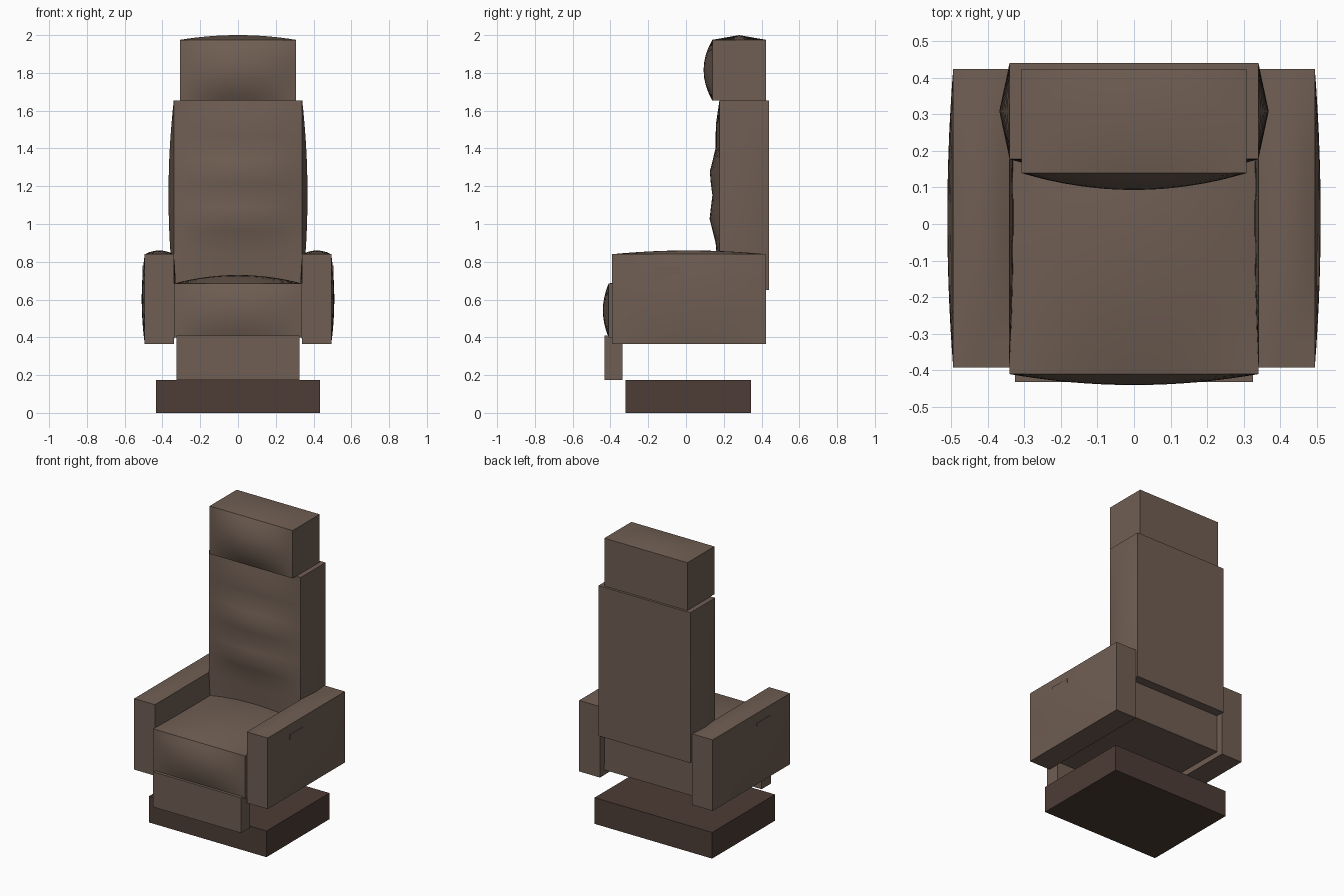
import bpy, bmesh, math
from mathutils import Vector

if "Cube" in bpy.data.objects:
    bpy.data.objects.remove(bpy.data.objects["Cube"])


def material(name, rgb):
    m = bpy.data.materials.new(name)
    m.diffuse_color = (*rgb, 1)
    m.use_nodes = True
    m.node_tree.nodes["Principled BSDF"].inputs["Base Color"].default_value = m.diffuse_color
    return m


LEATHER = material("brown leather", (0.16, 0.112, 0.086))
DARK = material("dark brown base", (0.075, 0.046, 0.037))


def dome(u, v):
    return (1 - u * u) * (1 - v * v)


def puffed_box(name, lo, hi, mat=LEATHER, segs=(1, 1, 1), puffs=None):
    """Box whose faces can swell. puffs: {(axis, sign): height or function(u, v)}"""
    puffs = puffs or {}
    lo, hi = Vector(lo), Vector(hi)
    mid, half = (lo + hi) / 2, (hi - lo) / 2
    bm = bmesh.new()
    for axis in range(3):
        a, b = (axis + 1) % 3, (axis + 2) % 3
        for sign in (-1, 1):
            puff = puffs.get((axis, sign), 0)
            rows = []
            for i in range(segs[a] + 1):
                row = []
                for j in range(segs[b] + 1):
                    u, v = 2 * i / segs[a] - 1, 2 * j / segs[b] - 1
                    h = puff(u, v) if callable(puff) else puff * dome(u, v)
                    p = Vector((0, 0, 0))
                    p[a] = mid[a] + half[a] * u
                    p[b] = mid[b] + half[b] * v
                    p[axis] = mid[axis] + sign * (half[axis] + h)
                    row.append(bm.verts.new(p))
                rows.append(row)
            for i in range(segs[a]):
                for j in range(segs[b]):
                    f = [rows[i][j], rows[i + 1][j], rows[i + 1][j + 1], rows[i][j + 1]]
                    bm.faces.new(f if sign > 0 else f[::-1])
    bmesh.ops.remove_doubles(bm, verts=bm.verts, dist=1e-5)
    bmesh.ops.recalc_face_normals(bm, faces=bm.faces)
    me = bpy.data.meshes.new(name)
    bm.to_mesh(me)
    bm.free()
    me.materials.append(mat)
    ob = bpy.data.objects.new(name, me)
    bpy.context.collection.objects.link(ob)
    bpy.context.view_layer.objects.active = ob
    ob.select_set(True)
    bpy.ops.object.shade_smooth_by_angle(angle=math.radians(30))
    ob.select_set(False)
    return ob


# front swell of the backrest: soft ridges up its height
RIDGES = [(0.65, 0), (0.9, 0.02), (1.03, 0.053), (1.15, 0.037),
          (1.27, 0.053), (1.4, 0.02), (1.52, 0.02), (1.655, 0)]


def back_front(u, v):
    # on the y faces the first direction is z, the second is x
    z = 1.1525 + 0.5025 * u
    for (z0, h0), (z1, h1) in zip(RIDGES, RIDGES[1:]):
        if z <= z1 + 1e-6:
            return (h0 + (h1 - h0) * (z - z0) / (z1 - z0)) * (1 - v * v)
    return 0


# base and footrest
puffed_box("base", (-0.435, -0.32, 0), (0.435, 0.345, 0.175), DARK)
puffed_box("footrest", (-0.325, -0.432, 0.175), (0.325, -0.335, 0.41))

# seat cushion
puffed_box("seat", (-0.34, -0.41, 0.40), (0.34, 0.38, 0.685), segs=(16, 12, 8),
           puffs={(2, 1): 0.045, (1, -1): 0.03})

# backrest
puffed_box("backrest", (-0.34, 0.177, 0.65), (0.34, 0.44, 1.655), segs=(12, 2, 16),
           puffs={(0, -1): 0.028, (0, 1): 0.028, (1, -1): back_front})

# headrest
puffed_box("headrest", (-0.307, 0.139, 1.655), (0.307, 0.424, 1.975), segs=(16, 2, 8),
           puffs={(2, 1): 0.025, (1, -1): 0.046})

# armrests with a small control panel on the outside
for side, s in (("left", -1), ("right", 1)):
    xs = sorted((s * 0.34, s * 0.494))
    puffed_box(side + "_armrest", (xs[0], -0.392, 0.365), (xs[1], 0.424, 0.84),
               segs=(6, 14, 8),
               puffs={(2, 1): 0.02, (0, s): 0.016, (0, -s): 0.012})
    xs = sorted((s * 0.48, s * 0.505))
    puffed_box(side + "_control_panel", (xs[0], -0.17, 0.69), (xs[1], -0.03, 0.78))
